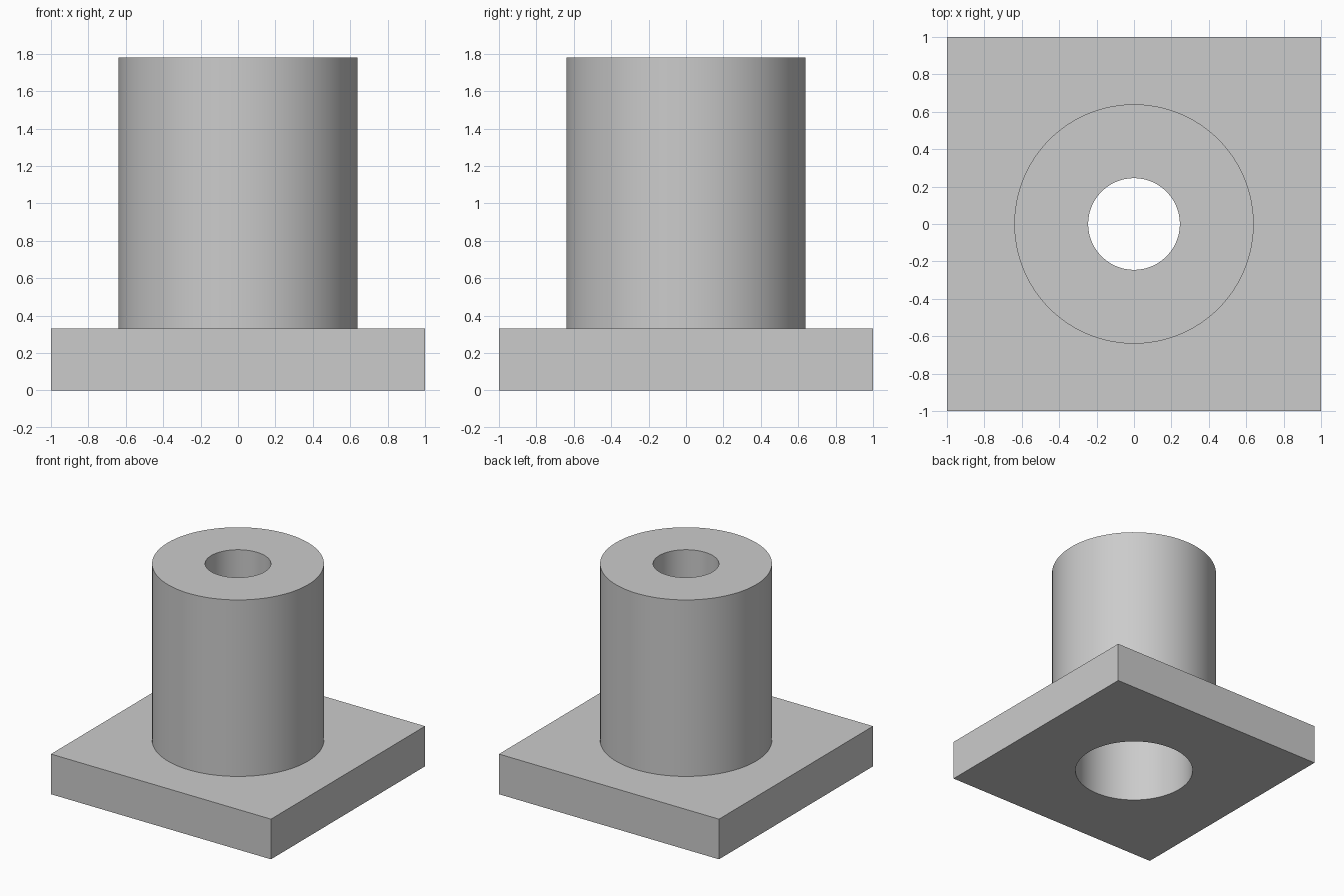
import bpy
import math

default = bpy.data.objects.get("Cube")
if default:
    bpy.data.objects.remove(default, do_unlink=True)

HEIGHT = 1.78
PLATE = 0.33        # flange plate thickness
POST_R = 0.64
HOLE_R = 0.245      # narrow hole through the top
BORE_R = 0.457      # wide bore entering from below
BORE_TOP = 1.05     # where the wide bore steps to the narrow hole

grey = bpy.data.materials.new("plain_grey")
grey.use_nodes = True
colour = (0.6, 0.6, 0.6, 1)
grey.diffuse_color = colour
grey.node_tree.nodes["Principled BSDF"].inputs["Base Color"].default_value = colour


def cylinder(name, radius, bottom, top):
    bpy.ops.mesh.primitive_cylinder_add(
        vertices=96, radius=radius, depth=top - bottom,
        location=(0, 0, (bottom + top) / 2))
    obj = bpy.context.object
    obj.name = name
    obj.data.materials.append(grey)
    return obj


def combine(target, tool, operation):
    tool.hide_render = True
    mod = target.modifiers.new(tool.name, 'BOOLEAN')
    mod.operation = operation
    mod.solver = 'EXACT'
    mod.object = tool
    bpy.context.view_layer.objects.active = target
    bpy.ops.object.modifier_apply(modifier=mod.name)
    bpy.data.objects.remove(tool, do_unlink=True)


# Square flange plate
bpy.ops.mesh.primitive_cube_add(size=1, location=(0, 0, PLATE / 2))
sleeve = bpy.context.object
sleeve.name = "flanged_sleeve"
sleeve.scale = (2, 2, PLATE)
bpy.ops.object.transform_apply(location=True, rotation=False, scale=True)
sleeve.data.materials.append(grey)

# Round post joined to the plate, then the stepped bore cut through both
combine(sleeve, cylinder("post", POST_R, PLATE / 2, HEIGHT), 'UNION')
combine(sleeve, cylinder("wide_bore", BORE_R, -0.2, BORE_TOP), 'DIFFERENCE')
combine(sleeve, cylinder("narrow_hole", HOLE_R, BORE_TOP - 0.2, HEIGHT + 0.2), 'DIFFERENCE')

# Smooth round walls with crisp edges
bpy.ops.object.select_all(action='DESELECT')
sleeve.select_set(True)
bpy.context.view_layer.objects.active = sleeve
bpy.ops.object.shade_smooth_by_angle(angle=math.radians(30))
